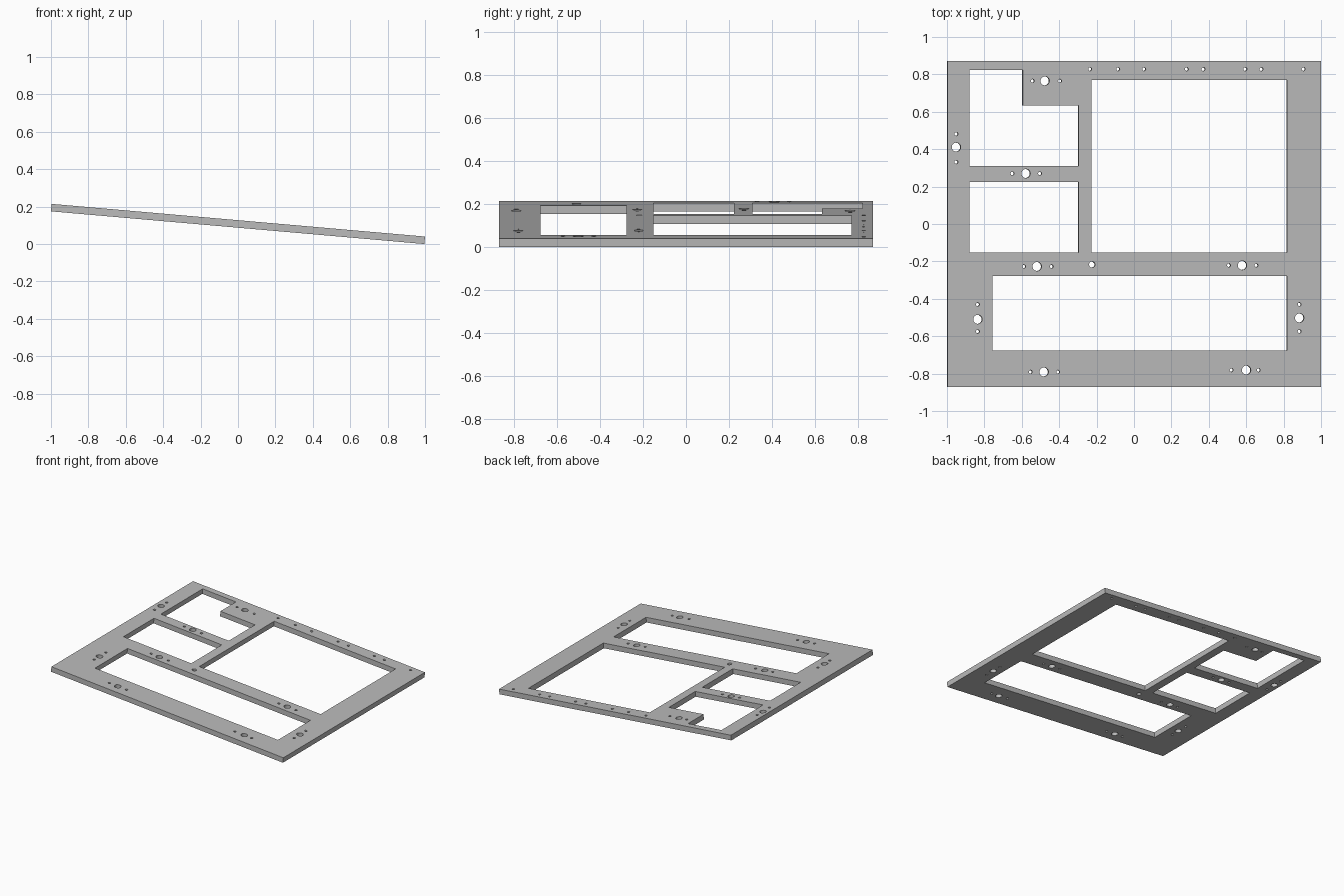
import bpy
from math import radians, sin, cos, pi

cube = bpy.data.objects.get("Cube")
if cube:
    bpy.data.objects.remove(cube, do_unlink=True)

TILT = radians(5)
THICK = 0.04
HALF_X, HALF_Y = 1.002, 0.871
HEIGHT = 2 * HALF_X * sin(TILT) + THICK * cos(TILT)

grey = bpy.data.materials.new("plain grey")
grey.use_nodes = True
colour = (0.5, 0.5, 0.5, 1)
grey.diffuse_color = colour
grey.node_tree.nodes["Principled BSDF"].inputs["Base Color"].default_value = colour

outline = bpy.data.curves.new("panel_outline", "CURVE")
outline.dimensions = "2D"
outline.fill_mode = "BOTH"
outline.extrude = THICK / 2


def loop(points):
    """Add one closed contour; inner contours become openings."""
    spline = outline.splines.new("POLY")
    spline.points.add(len(points) - 1)
    for p, (x, y) in zip(spline.points, points):
        p.co = (x / cos(TILT), y, 0, 1)
    spline.use_cyclic_u = True


def rect(x0, x1, y0, y1):
    loop([(x0, y0), (x1, y0), (x1, y1), (x0, y1)])


def hole(x, y, r, sides=24):
    loop([(x + r * cos(2 * pi * i / sides), y + r * sin(2 * pi * i / sides))
          for i in range(sides)])


# Outer edge and rectangular openings
edge = HALF_X * cos(TILT)
rect(-edge, edge, -HALF_Y, HALF_Y)
rect(-0.882, -0.298, -0.152, 0.224)
rect(-0.229, 0.816, -0.152, 0.77)
rect(-0.759, 0.816, -0.277, -0.677)

# Notched opening in the back corner
loop([(-0.882, 0.309), (-0.298, 0.309), (-0.298, 0.633),
      (-0.596, 0.633), (-0.596, 0.823), (-0.882, 0.823)])

# Large holes flanked by two screw holes: x, y, offsets before and after
BIG, SMALL = 0.024, 0.0095
for x, y, a, b in [(-0.478, 0.765, 0.066, 0.08), (-0.58, 0.27, 0.072, 0.075),
                   (-0.52, -0.227, 0.07, 0.078), (0.577, -0.221, 0.072, 0.075),
                   (-0.483, -0.791, 0.072, 0.075), (0.599, -0.781, 0.08, 0.065)]:
    hole(x, y, BIG)
    hole(x - a, y, SMALL, 12)
    hole(x + b, y, SMALL, 12)
for x, y, a, b in [(-0.952, 0.411, 0.08, 0.07), (-0.837, -0.51, 0.065, 0.08),
                   (0.883, -0.502, 0.072, 0.072)]:
    hole(x, y, BIG)
    hole(x, y - a, SMALL, 12)
    hole(x, y + b, SMALL, 12)

# Row of screw holes along the back and one centre hole
for x in (-0.237, -0.087, 0.052, 0.28, 0.369, 0.593, 0.679, 0.904):
    hole(x, 0.828, SMALL, 12)
hole(-0.226, -0.217, 0.016)

# Turn the outline into a solid, tilted plate
source = bpy.data.objects.new("panel_outline", outline)
bpy.context.collection.objects.link(source)
bpy.context.view_layer.update()
mesh = bpy.data.meshes.new_from_object(
    source.evaluated_get(bpy.context.evaluated_depsgraph_get()))
bpy.data.objects.remove(source, do_unlink=True)

panel = bpy.data.objects.new("mounting_panel", mesh)
bpy.context.collection.objects.link(panel)
mesh.materials.clear()
mesh.materials.append(grey)
panel.rotation_euler.y = TILT
panel.location.z = HEIGHT / 2

# Weld the seams and keep every face flat
bpy.context.view_layer.objects.active = panel
panel.select_set(True)
bpy.ops.object.mode_set(mode="EDIT")
bpy.ops.mesh.select_all(action="SELECT")
bpy.ops.mesh.remove_doubles(threshold=0.0001)
bpy.ops.mesh.normals_make_consistent(inside=False)
bpy.ops.object.mode_set(mode="OBJECT")
bpy.ops.object.shade_flat()
